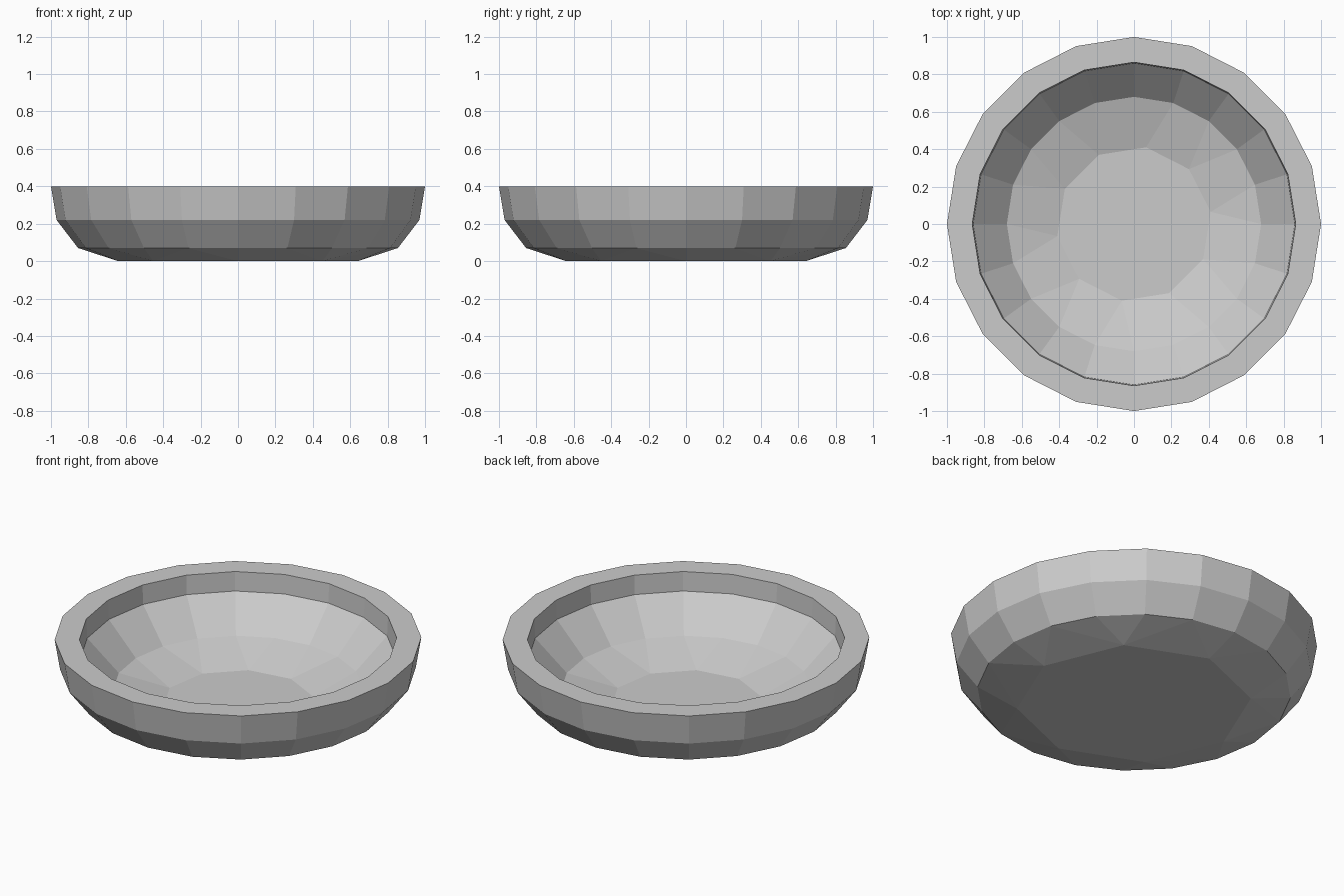
import bpy, bmesh
from math import sin, cos, tau, radians

if "Cube" in bpy.data.objects:
    bpy.data.objects.remove(bpy.data.objects["Cube"])

bm = bmesh.new()


def ring(r, z, n=20, turn=0.0):
    """Ring of vertices, each stored with its angle."""
    return [(radians(turn) + tau * i / n,
             bm.verts.new((r * cos(radians(turn) + tau * i / n),
                           r * sin(radians(turn) + tau * i / n), z)))
            for i in range(n)]


def bridge(a, b):
    """Join two rings; rings with different counts are zipped with triangles."""
    na, nb = len(a), len(b)
    if na == nb:
        for i in range(na):
            j = (i + 1) % na
            bm.faces.new((a[i][1], a[j][1], b[j][1], b[i][1]))
        return
    i = j = 0
    while i < na or j < nb:
        next_a = a[i % na][0] + tau * (i // na) + tau / na * 0.5
        next_b = b[j % nb][0] + tau * (j // nb) + tau / nb * 0.5
        va, vb = a[i % na][1], b[j % nb][1]
        if j >= nb or (i < na and next_a <= next_b):
            bm.faces.new((va, a[(i + 1) % na][1], vb))
            i += 1
        else:
            bm.faces.new((va, b[(j + 1) % nb][1], vb))
            j += 1


# Profile from the underside, up the outer wall, over the rim, down to the floor
rings = [
    ring(0.64, 0.0, 8),
    ring(0.855, 0.07),
    ring(0.97, 0.22),
    ring(1.0, 0.40),
    ring(0.865, 0.40),
    ring(0.86, 0.285),
    ring(0.68, 0.10),
    ring(0.415, 0.018, 10, 9),
]
for lower, upper in zip(rings, rings[1:]):
    bridge(lower, upper)

# Flat underside and flat inner floor
for end in (rings[0], rings[-1]):
    bm.faces.new([v for _, v in end])

bmesh.ops.recalc_face_normals(bm, faces=bm.faces)
mesh = bpy.data.meshes.new("bowl")
bm.to_mesh(mesh)
bm.free()
bpy.context.collection.objects.link(bpy.data.objects.new("bowl", mesh))
